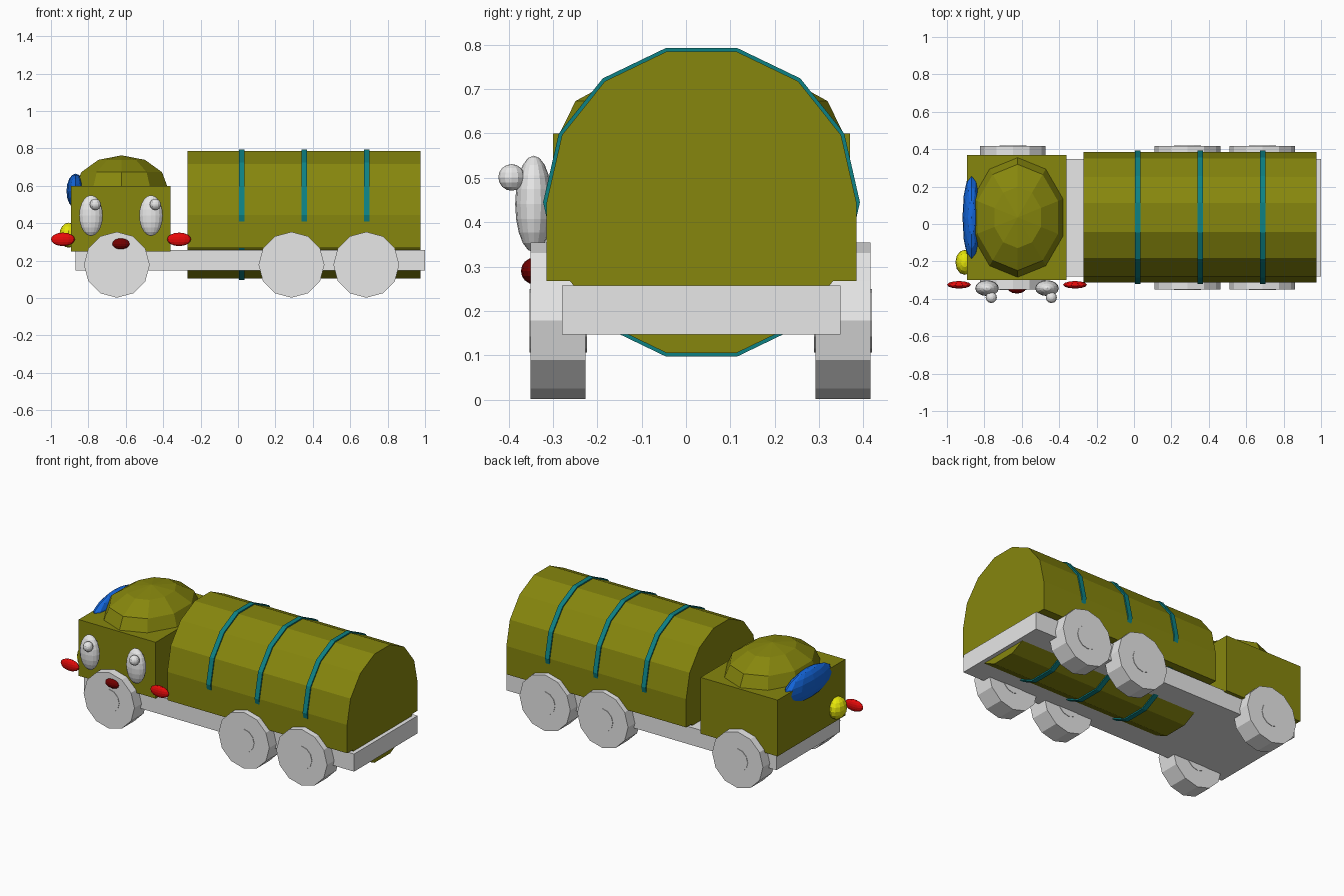
import bpy, bmesh, math
from mathutils import Matrix

if "Cube" in bpy.data.objects:
    bpy.data.objects.remove(bpy.data.objects["Cube"])

MID_Y = 0.035  # centre line of the truck body


def material(name, rgb):
    m = bpy.data.materials.new(name)
    m.diffuse_color = (*rgb, 1)
    m.use_nodes = True
    m.node_tree.nodes["Principled BSDF"].inputs["Base Color"].default_value = m.diffuse_color
    return m


olive = material("olive", (0.24, 0.24, 0.004))
teal = material("teal", (0.004, 0.22, 0.23))
grey = material("light grey", (0.8, 0.8, 0.8))
red = material("red", (0.8, 0.003, 0.003))
maroon = material("maroon", (0.17, 0.0, 0.0))
blue = material("blue", (0.007, 0.14, 0.75))
yellow = material("yellow", (0.8, 0.8, 0.003))


def finish(name, bm, mat):
    bmesh.ops.recalc_face_normals(bm, faces=bm.faces)
    mesh = bpy.data.meshes.new(name)
    bm.to_mesh(mesh)
    bm.free()
    mesh.materials.append(mat)
    ob = bpy.data.objects.new(name, mesh)
    bpy.context.collection.objects.link(ob)
    return ob


def box(name, lo, hi, mat):
    bm = bmesh.new()
    size = [b - a for a, b in zip(lo, hi)]
    mid = [(a + b) / 2 for a, b in zip(lo, hi)]
    bmesh.ops.create_cube(bm, size=1, matrix=Matrix.Translation(mid) @ Matrix.Diagonal((*size, 1)))
    return finish(name, bm, mat)


def ellipsoid(name, centre, radii, mat, segments=12, rings=8):
    bm = bmesh.new()
    bmesh.ops.create_uvsphere(bm, u_segments=segments, v_segments=rings, radius=1,
                              matrix=Matrix.Translation(centre) @ Matrix.Diagonal((*radii, 1)))
    return finish(name, bm, mat)


def extrude(name, points, offset, mat):
    bm = bmesh.new()
    face = bm.faces.new([bm.verts.new(p) for p in points])
    new = bmesh.ops.extrude_face_region(bm, geom=[face], use_keep_orig=True)
    bmesh.ops.translate(bm, vec=offset, verts=[v for v in new["geom"] if isinstance(v, bmesh.types.BMVert)])
    return finish(name, bm, mat)


def arc(n, r, ks):
    return [(r * math.cos(2 * math.pi * k / n), r * math.sin(2 * math.pi * k / n)) for k in ks]


# Chassis and cab
box("chassis", (-0.87, -0.28, 0.147), (1.0, 0.348, 0.257), grey)
box("cab", (-0.893, -0.30, 0.248), (-0.36, 0.37, 0.60), olive)
ellipsoid("cab_dome", (-0.622, MID_Y, 0.583), (0.262, 0.328, 0.18), olive, 10, 6)

# Tank: round top, straight lower sides, round belly below the chassis
tank_z, R = 0.445, 0.349
profile = (arc(14, R, range(0, 8))
           + [(-R, -0.177), (-0.297, -0.177)] + arc(14, R, range(9, 13))
           + [(0.297, -0.177), (R, -0.177)])
extrude("tank", [(-0.27, MID_Y + y, tank_z + z) for y, z in profile], (1.245, 0, 0), olive)

# Bands round the tank
for x in (0.02, 0.355, 0.688):
    extrude("tank_band", [(x - 0.015, MID_Y + y, tank_z + z) for y, z in arc(14, 0.357, range(14))],
            (0.03, 0, 0), teal)

# Wheels with slightly raised hubs
for x in (-0.648, 0.286, 0.686):
    for y in (-0.35, 0.292):
        extrude("wheel", [(x + a, y, 0.178 + b) for a, b in arc(12, 0.176, range(12))], (0, 0.124, 0), grey)
        extrude("wheel_hub", [(x + a, y - 0.003, 0.178 + b) for a, b in arc(12, 0.072, range(12))],
                (0, 0.13, 0), grey)

# Face on the front side
for x in (-0.786, -0.465):
    ellipsoid("eye", (x, -0.343, 0.441), (0.063, 0.042, 0.109), grey, 16, 10)
    ellipsoid("pupil", (x + 0.023, -0.393, 0.501), (0.03, 0.03, 0.03), grey)
ellipsoid("nose", (-0.626, -0.342, 0.29), (0.05, 0.03, 0.03), maroon)
for x in (-0.936, -0.315):
    ellipsoid("side_lamp", (x, -0.325, 0.314), (0.064, 0.02, 0.036), red)

# Windscreen and lamp on the left end
ellipsoid("windscreen", (-0.868, MID_Y, 0.572), (0.049, 0.235, 0.093), blue)
ellipsoid("end_lamp", (-0.905, -0.205, 0.336), (0.05, 0.067, 0.067), yellow)
